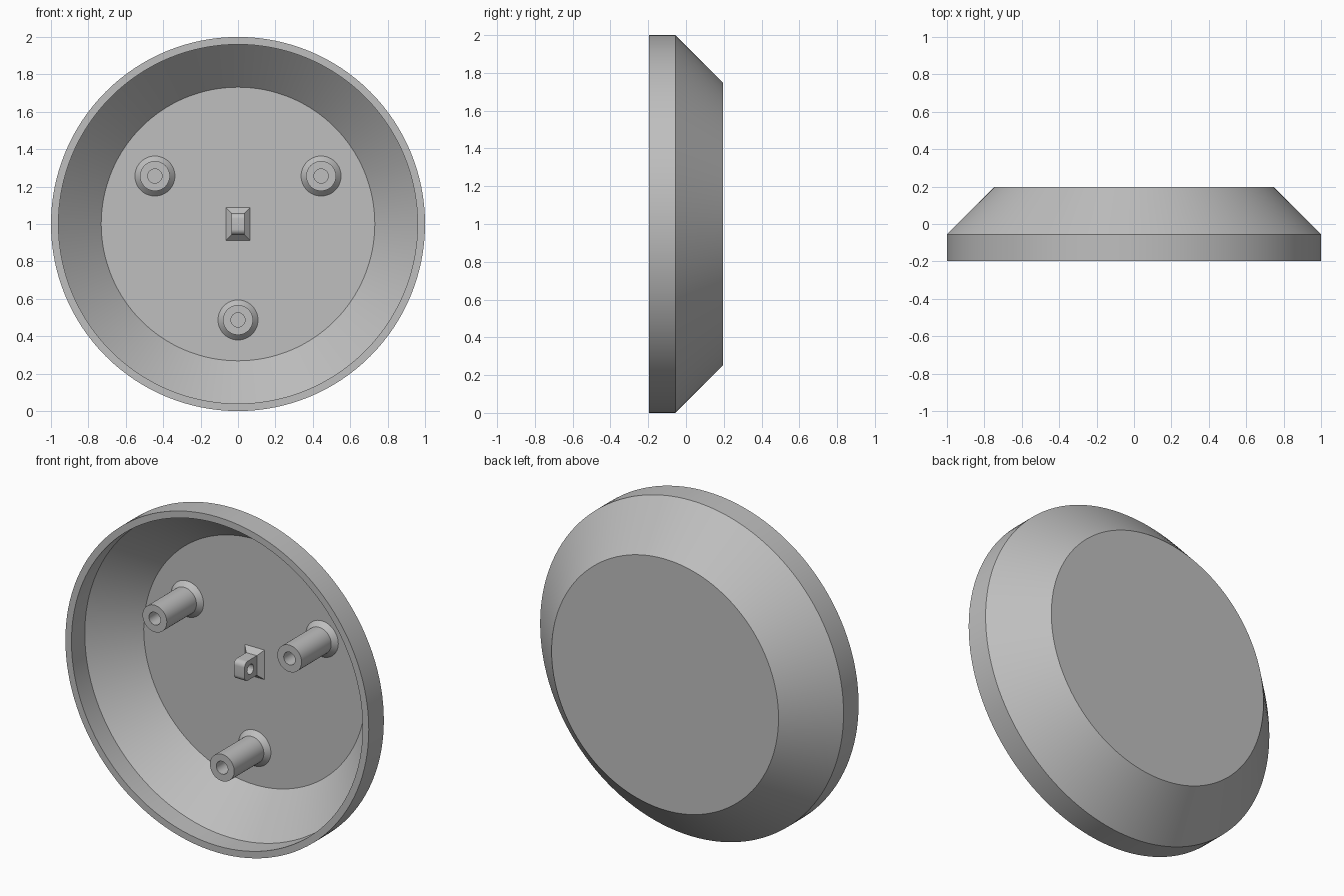
import bpy, bmesh, math
from mathutils import Vector

if "Cube" in bpy.data.objects:
    bpy.data.objects.remove(bpy.data.objects["Cube"], do_unlink=True)

grey = bpy.data.materials.new("plain grey")
grey.use_nodes = True
colour = (0.52, 0.52, 0.52, 1)
grey.diffuse_color = colour
grey.node_tree.nodes["Principled BSDF"].inputs["Base Color"].default_value = colour

HALF = 0.197             # half the depth of the dish
WALL = 0.04
KNEE = -0.055            # where the rim turns into the slope
FLOOR = HALF - WALL
BACK_R = 1 - (HALF - KNEE)
MITRE = WALL * math.tan(math.radians(22.5))


def finish(bm, name):
    """Turn a bmesh into a shaded object in the scene."""
    bmesh.ops.remove_doubles(bm, verts=bm.verts, dist=1e-5)
    bmesh.ops.recalc_face_normals(bm, faces=bm.faces)
    mesh = bpy.data.meshes.new(name)
    bm.to_mesh(mesh)
    bm.free()
    mesh.materials.append(grey)
    obj = bpy.data.objects.new(name, mesh)
    bpy.context.collection.objects.link(obj)
    bpy.ops.object.select_all(action='DESELECT')
    obj.select_set(True)
    bpy.context.view_layer.objects.active = obj
    bpy.ops.object.shade_smooth_by_angle(angle=math.radians(25))
    return obj


def lathe(name, profile, centre, steps):
    """Spin (radius, depth) points around a front-to-back axis."""
    bm = bmesh.new()
    x, z = centre
    verts = [bm.verts.new((x + r, y, z)) for r, y in profile]
    edges = [bm.edges.new(pair) for pair in zip(verts, verts[1:])]
    bmesh.ops.spin(bm, geom=verts + edges, cent=(x, 0, z), axis=(0, 1, 0),
                   angle=math.tau, steps=steps, use_merge=True)
    return finish(bm, name)


def ring(x, half_z, y_front, y_back, radius, steps=8):
    """Outline in the side plane with its two front corners rounded."""
    pts = [Vector((x, y_back, 1 - half_z))]
    for side, start in ((-1, 0), (1, 90)):
        for i in range(steps + 1):
            a = math.radians(start + 90 * i / steps)
            pts.append(Vector((x, y_front + radius - radius * math.sin(a),
                               1 + side * (half_z - radius) - radius * math.cos(a))))
    pts.append(Vector((x, y_back, 1 + half_z)))
    return pts


# Hollow dish: rim, sloping side, flat back
lathe("dish", [
    (0, FLOOR), (BACK_R - MITRE, FLOOR), (1 - WALL, KNEE - MITRE), (1 - WALL, -HALF),
    (1, -HALF), (1, KNEE), (BACK_R, HALF), (0, HALF)], (0, 1), 128)

# Three hollow screw posts with flared feet
POST_TIP = -0.15
post = [(0, FLOOR - 0.06), (0.038, FLOOR - 0.06), (0.038, POST_TIP), (0.08, POST_TIP),
        (0.08, FLOOR - 0.028), (0.107, FLOOR)]
for name, angle in (("left_post", 30), ("right_post", 150), ("bottom_post", 270)):
    a = math.radians(angle)
    lathe(name, post, (0.513 * math.cos(a), 1 + 0.513 * math.sin(a)), 48)

# Central lug with rounded front corners
LUG_X, LUG_Z, FOOT = 0.035, 0.058, 0.03
bm = bmesh.new()
outline = [bm.verts.new(p) for p in ring(-LUG_X, LUG_Z, FLOOR - 0.145, FLOOR + 0.01, 0.03)]
face = bm.faces.new(outline)
ext = bmesh.ops.extrude_face_region(bm, geom=[face])
bmesh.ops.translate(bm, vec=(2 * LUG_X, 0, 0),
                    verts=[v for v in ext["geom"] if isinstance(v, bmesh.types.BMVert)])
lug = finish(bm, "lug")

# Cross hole through the lug
bpy.ops.mesh.primitive_cylinder_add(vertices=32, radius=0.03, depth=0.3,
                                    location=(0, FLOOR - 0.09, 1),
                                    rotation=(0, math.pi / 2, 0))
cutter = bpy.context.object
cutter.name = "lug_hole_cutter"
cutter.data.materials.append(grey)
cut = lug.modifiers.new("hole", 'BOOLEAN')
cut.operation, cut.solver, cut.object = 'DIFFERENCE', 'EXACT', cutter
bpy.ops.object.select_all(action='DESELECT')
lug.select_set(True)
bpy.context.view_layer.objects.active = lug
bpy.ops.object.modifier_apply(modifier=cut.name)
bpy.data.objects.remove(cutter, do_unlink=True)
bpy.ops.object.shade_smooth_by_angle(angle=math.radians(25))

# Bevelled foot around the lug
bm = bmesh.new()
loops = []
for y, grow in ((FLOOR, FOOT), (FLOOR - FOOT, 0)):
    w, h = LUG_X + grow, LUG_Z + grow
    loops.append([bm.verts.new((sx * w, y, 1 + sz * h))
                  for sx, sz in ((-1, -1), (1, -1), (1, 1), (-1, 1))])
for i in range(4):
    j = (i + 1) % 4
    bm.faces.new((loops[0][i], loops[0][j], loops[1][j], loops[1][i]))
finish(bm, "lug_foot")
